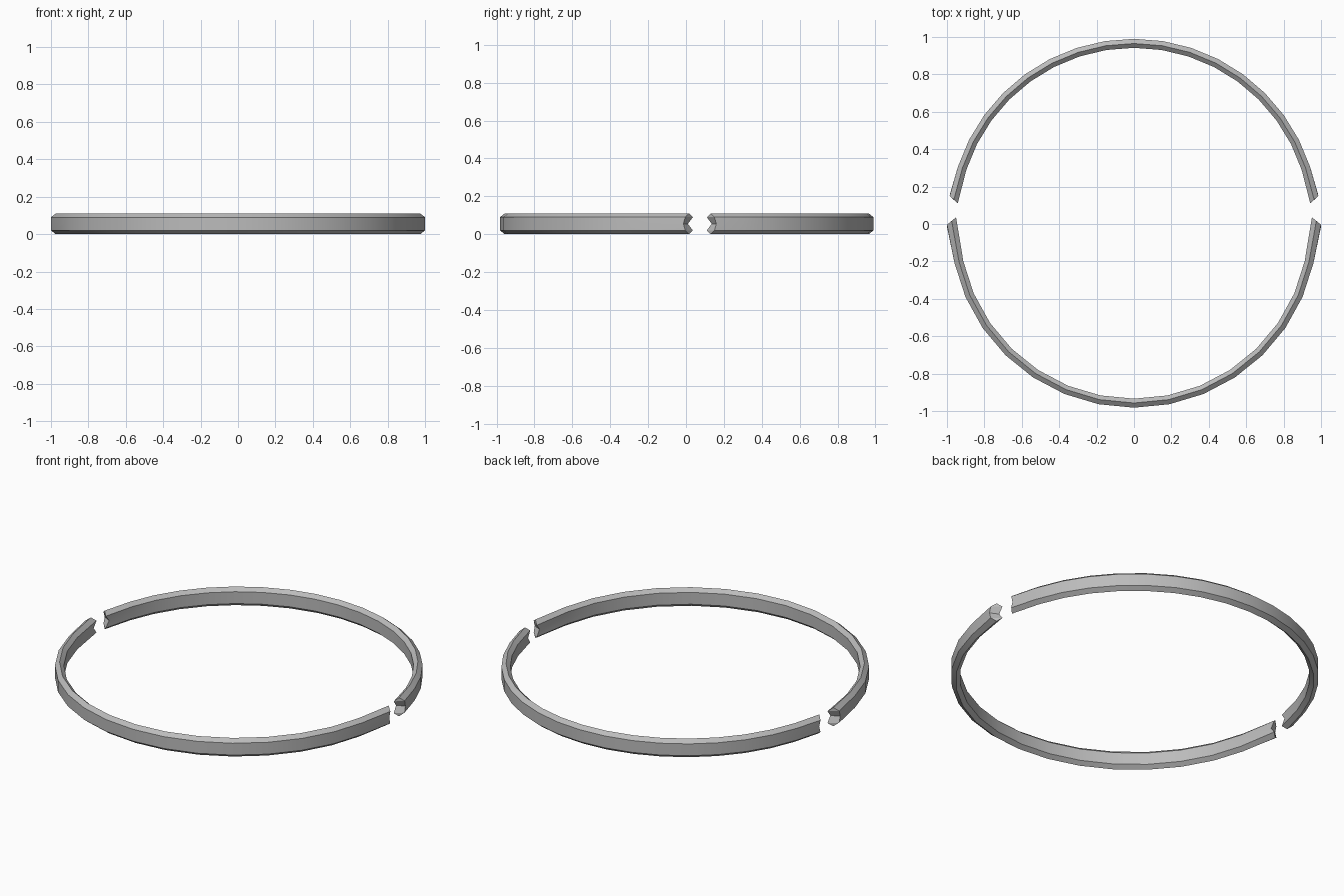
import bpy, bmesh, math

cube = bpy.data.objects.get("Cube")
if cube:
    bpy.data.objects.remove(cube, do_unlink=True)

metal = bpy.data.materials.new("grey_metal")
metal.use_nodes = True
grey = (0.5, 0.5, 0.5, 1)
metal.diffuse_color = grey
metal.node_tree.nodes["Principled BSDF"].inputs["Base Color"].default_value = grey

# Cross-section: inset from the outer wall, height, set-back of the open end
PROFILE = [(0, 0.02, 0.04), (0, 0.055, 0.05), (0, 0.09, 0.04), (0.025, 0.11, 0.02),
           (0.048, 0.09, 0), (0.048, 0.055, 0.026), (0.048, 0.02, 0), (0.025, 0, 0.02)]


def half_ring(name, radius, end_radius, step, count, tip_y, side):
    """Arc centred on the y axis, with slanted, notched ends; side is +1 back, -1 front."""
    bm = bmesh.new()
    rings = []
    for i in range(-count, count + 1):
        ring = []
        for inset, z, setback in PROFILE:
            if abs(i) == count:
                r = end_radius - inset
                y = tip_y + side * setback
                x = math.copysign(math.sqrt(r * r - y * y), i)
            else:
                a = math.radians(i * step)
                x = (radius - inset) * math.sin(a)
                y = side * (radius - inset) * math.cos(a)
            ring.append(bm.verts.new((x, y, z)))
        rings.append(ring)
    n = len(PROFILE)
    for a, b in zip(rings, rings[1:]):
        for k in range(n):
            m = (k + 1) % n
            bm.faces.new((a[k], a[m], b[m], b[k]))
    # Hollowed end caps, as strips joining the outer and inner walls
    for r in (rings[0], rings[-1]):
        for quad in ((0, 1, 5, 6), (1, 2, 4, 5)):
            bm.faces.new([r[k] for k in quad])
        bm.faces.new((r[2], r[3], r[4]))
        bm.faces.new((r[6], r[7], r[0]))
    bmesh.ops.recalc_face_normals(bm, faces=bm.faces)
    mesh = bpy.data.meshes.new(name)
    bm.to_mesh(mesh)
    bm.free()
    mesh.materials.append(metal)
    obj = bpy.data.objects.new(name, mesh)
    bpy.context.collection.objects.link(obj)
    bpy.ops.object.select_all(action="DESELECT")
    obj.select_set(True)
    bpy.context.view_layer.objects.active = obj
    bpy.ops.object.shade_smooth_by_angle(angle=math.radians(25))


half_ring("back_half_ring", 0.99, 0.997, 9, 9, 0.11, 1)
half_ring("front_half_ring", 0.982, 1.0, 11.1, 8, 0.036, -1)
